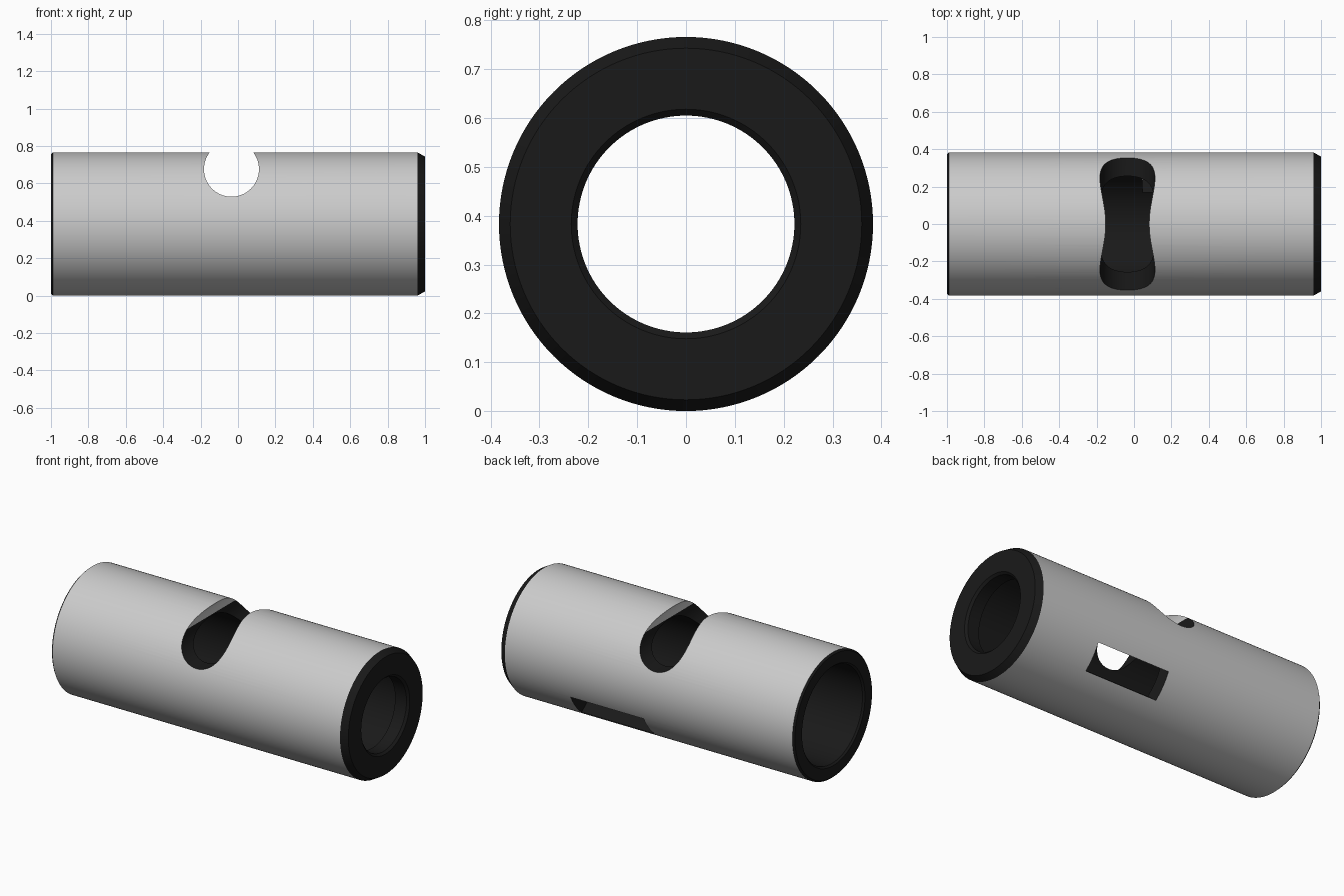
import bpy, bmesh, math
from mathutils import Vector

if "Cube" in bpy.data.objects:
    bpy.data.objects.remove(bpy.data.objects["Cube"])

R = 0.383          # outer radius, also axis height
AXIS = Vector((0, 0, R))


def material(name, value):
    m = bpy.data.materials.new(name)
    m.diffuse_color = (value, value, value, 1)
    m.use_nodes = True
    m.node_tree.nodes["Principled BSDF"].inputs["Base Color"].default_value = m.diffuse_color
    return m


def cut(target, cutter):
    cutter.hide_render = True
    mod = target.modifiers.new("cut", 'BOOLEAN')
    mod.operation = 'DIFFERENCE'
    mod.solver = 'EXACT'
    mod.object = cutter
    bpy.context.view_layer.objects.active = target
    bpy.ops.object.modifier_apply(modifier=mod.name)
    bpy.data.objects.remove(cutter)


# Sleeve: closed wall section (x, radius) turned about the x axis
section = [(-1, 0.373), (-0.99, R), (0.96, R), (1, 0.36),
           (1, 0.235), (0.987, 0.222), (0.91, 0.222), (0.91, 0.295),
           (-0.99, 0.295), (-1, 0.305)]
bm = bmesh.new()
verts = [bm.verts.new((x, 0, r)) for x, r in section]
edges = [bm.edges.new((verts[i - 1], verts[i])) for i in range(len(verts))]
bmesh.ops.spin(bm, geom=verts + edges, cent=(0, 0, 0), axis=(1, 0, 0),
               angle=math.tau, steps=128)
bmesh.ops.remove_doubles(bm, verts=bm.verts, dist=1e-4)
bmesh.ops.recalc_face_normals(bm, faces=bm.faces)
mesh = bpy.data.meshes.new("sleeve")
bm.to_mesh(mesh)
bm.free()
sleeve = bpy.data.objects.new("sleeve", mesh)
sleeve.location = AXIS
bpy.context.collection.objects.link(sleeve)
bpy.context.view_layer.update()

# Cross hole through the top, running front to back
bpy.ops.mesh.primitive_cylinder_add(vertices=96, radius=0.147, depth=1.2,
                                    location=(-0.035, 0, 0.676),
                                    rotation=(math.pi / 2, 0, 0))
cut(sleeve, bpy.context.object)

# Rectangular window in the lower back wall
tilt = math.radians(-38.7)
outward = Vector((0, math.cos(tilt), math.sin(tilt)))
bpy.ops.mesh.primitive_cube_add(size=1, location=AXIS + outward * 0.36 + Vector((0.293, 0, 0)),
                                rotation=(tilt, 0, 0))
window = bpy.context.object
window.scale = (0.495, 0.26, 0.169)
bpy.context.view_layer.update()
cut(sleeve, window)

# Grey outer skin, dark machined faces
mesh = sleeve.data
mesh.materials.clear()
mesh.materials.append(material("steel", 0.8))
mesh.materials.append(material("dark", 0.01))
for p in mesh.polygons:
    radii = [math.hypot(mesh.vertices[i].co.y, mesh.vertices[i].co.z) for i in p.vertices]
    p.material_index = 0 if min(radii) > R - 0.004 else 1

bpy.ops.object.select_all(action='DESELECT')
sleeve.select_set(True)
bpy.context.view_layer.objects.active = sleeve
bpy.ops.object.shade_smooth_by_angle(angle=math.radians(20))
